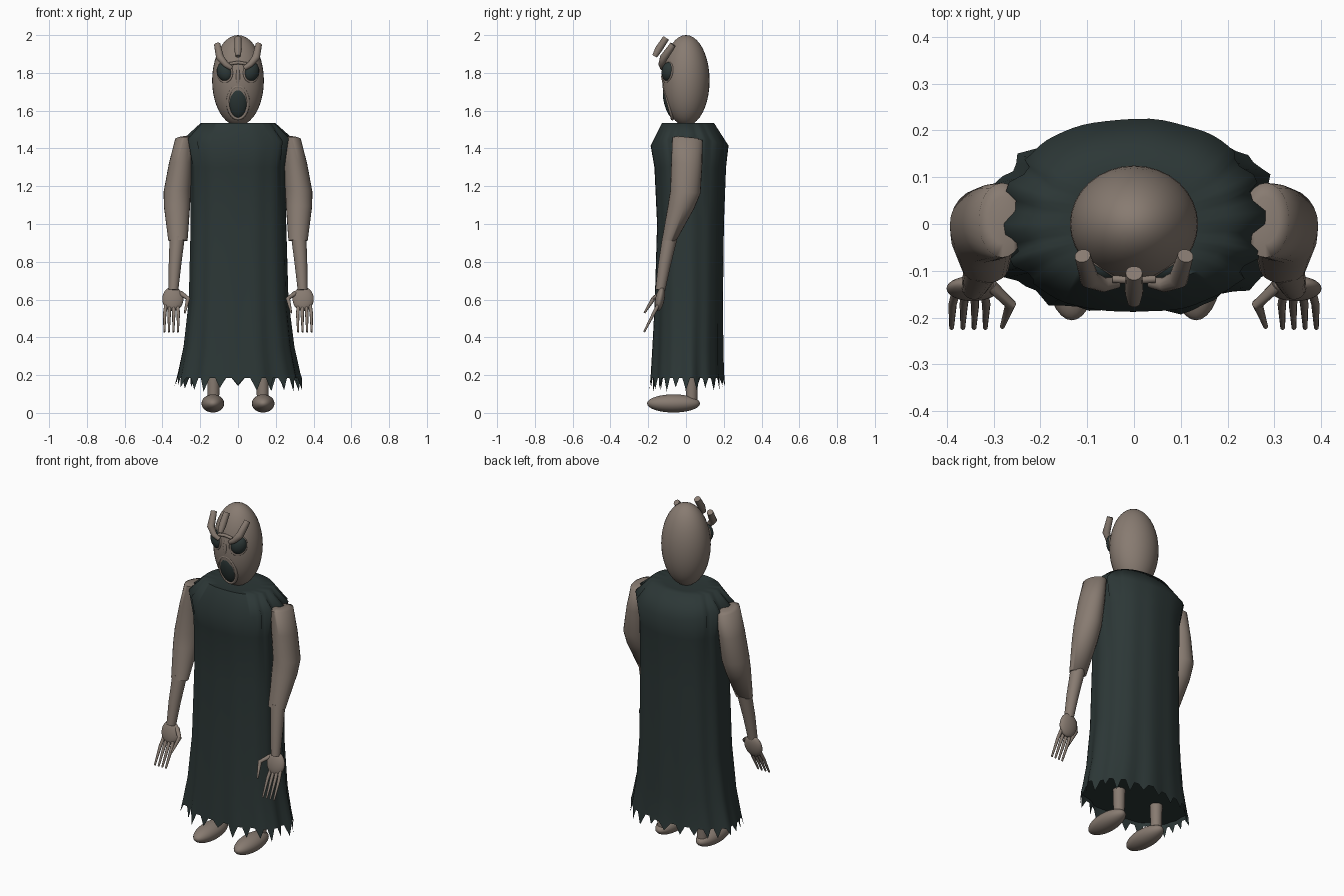
import bpy, bmesh, math, random
from mathutils import Vector

if "Cube" in bpy.data.objects:
    bpy.data.objects.remove(bpy.data.objects["Cube"])

random.seed(4)


def mat(name, col):
    m = bpy.data.materials.new(name)
    m.diffuse_color = (*col, 1)
    m.use_nodes = True
    m.node_tree.nodes["Principled BSDF"].inputs["Base Color"].default_value = m.diffuse_color
    return m


SKIN = mat("grey brown skin", (0.245, 0.198, 0.165))
CLOTH = mat("dark green cloth", (0.025, 0.038, 0.037))


def finish(bm, name, m, angle=40):
    bmesh.ops.recalc_face_normals(bm, faces=bm.faces)
    me = bpy.data.meshes.new(name)
    bm.to_mesh(me)
    bm.free()
    ob = bpy.data.objects.new(name, me)
    bpy.context.collection.objects.link(ob)
    me.materials.append(m)
    bpy.ops.object.select_all(action='DESELECT')
    ob.select_set(True)
    bpy.context.view_layer.objects.active = ob
    bpy.ops.object.shade_smooth_by_angle(angle=math.radians(angle))
    return ob


def ball(name, loc, size, m, rot=(0, 0, 0)):
    bm = bmesh.new()
    bmesh.ops.create_uvsphere(bm, u_segments=32, v_segments=20, radius=1)
    ob = finish(bm, name, m)
    ob.location, ob.scale, ob.rotation_euler = loc, size, rot
    return ob


def loft(bm, rings, caps=True):
    vs = [[bm.verts.new(p) for p in r] for r in rings]
    n = len(vs[0])
    for a, b in zip(vs, vs[1:]):
        for i in range(n):
            bm.faces.new((a[i], a[(i + 1) % n], b[(i + 1) % n], b[i]))
    if caps:
        bm.faces.new(vs[0])
        bm.faces.new(vs[-1])


def tube(name, pts, radii, m, n=14):
    """Round tapered tube along a bent path."""
    pts = [Vector(p) for p in pts]
    rings = []
    for i, p in enumerate(pts):
        d = (pts[min(i + 1, len(pts) - 1)] - pts[max(i - 1, 0)]).normalized()
        ref = Vector((0, 1, 0)) if abs(d.y) < 0.85 else Vector((0, 0, 1))
        u = d.cross(ref).normalized()
        v = d.cross(u)
        rings.append([p + radii[i] * (math.cos(t) * u + math.sin(t) * v)
                      for t in [2 * math.pi * k / n for k in range(n)]])
    bm = bmesh.new()
    loft(bm, rings)
    return finish(bm, name, m)


def rim(name, loc, rx, rz, r, rot):
    """Raised elliptical lip facing the front."""
    bm = bmesh.new()
    rings = []
    for i in range(33):
        t = 2 * math.pi * i / 32
        rings.append([((rx + r * math.cos(a)) * math.cos(t), r * math.sin(a),
                       (rz + r * math.cos(a)) * math.sin(t))
                      for a in [2 * math.pi * k / 10 for k in range(10)]])
    loft(bm, rings, False)
    bmesh.ops.remove_doubles(bm, verts=bm.verts, dist=1e-5)
    ob = finish(bm, name, SKIN)
    ob.location, ob.rotation_euler = loc, rot


# robe: height, half width, front y, back y, fold depth
profile = [(1.530, 0.030, -0.030, 0.030, 0), (1.530, 0.120, -0.090, 0.100, 0),
           (1.535, 0.197, -0.127, 0.148, 0),
           (1.415, 0.272, -0.188, 0.224, 0.004), (1.30, 0.252, -0.168, 0.210, 0.006),
           (1.00, 0.252, -0.154, 0.198, 0.008), (0.60, 0.262, -0.166, 0.192, 0.011),
           (0.35, 0.290, -0.179, 0.192, 0.016), (0.21, 0.318, -0.186, 0.194, 0.020),
           (0.16, 0.326, -0.188, 0.197, 0.022)]
N = 72
rings = []
tips = [random.uniform(0.110, 0.150) for _ in range(N)]
for j, (z, rx, yf, yb, fold) in enumerate(profile):
    ring = []
    for i in range(N):
        t = 2 * math.pi * i / N
        c, s = math.cos(t), math.sin(t)
        f = 1 + fold * 1.2 * (math.sin(9 * t + 0.6) + 0.8 * math.sin(14 * t))
        e = 0.86 if z > 0.5 else 0.92
        zz = z
        if j == len(profile) - 1:   # torn hem
            zz = tips[i] if i % 3 == 0 else 0.185
            f *= 1.025 if i % 3 == 0 else 0.995
        x = rx * math.copysign(abs(c) ** e, c) * f
        y = (yb if s > 0 else -yf) * math.copysign(abs(s) ** e, s) * f
        if j == 3:      # ragged shoulder edge
            zz += 0.045 * abs(c) ** 3
            if abs(c) > 0.8:
                x *= 1.03 if i % 4 < 2 else 0.94
        ring.append((x, y, zz))
    rings.append(ring)
bm = bmesh.new()
loft(bm, rings, False)
bm.faces.new([bm.verts.new((x * 0.998, y * 0.998, 0.205)) for x, y, z in rings[-2]])
finish(bm, "torn_robe", CLOTH, 65)

# head and mouth
ball("head", (0, 0, 1.76), (0.137, 0.125, 0.24), SKIN)
ball("mouth", (0, -0.090, 1.643), (0.049, 0.026, 0.084), CLOTH, (0.25, 0, 0))
rim("mouth_lip", (0, -0.094, 1.643), 0.053, 0.088, 0.009, (0.25, 0, 0))
tube("nose", [(0, -0.112, 1.83), (0, -0.120, 1.78), (0, -0.112, 1.73)],
     [0.008, 0.012, 0.010], SKIN)

# forehead horn and brow
tube("middle_horn", [(0, -0.166, 1.888), (0, -0.145, 1.925), (0, -0.105, 1.985)],
     [0.014, 0.020, 0.018], SKIN)
tube("brow_ridge", [(-0.045, -0.118, 1.848), (0, -0.120, 1.855), (0.045, -0.118, 1.848)],
     [0.008, 0.009, 0.008], SKIN)

for s, side in ((-1, "right"), (1, "left")):
    # face parts
    ball(side + "_eye", (s * 0.070, -0.093, 1.806), (0.043, 0.034, 0.052), CLOTH,
         (0, s * 0.35, s * 0.45))
    rim(side + "_eye_rim", (s * 0.070, -0.096, 1.803), 0.043, 0.052, 0.006,
        (-0.1, s * 0.35, s * 0.5))
    tube(side + "_horn", [(s * 0.035, -0.125, 1.825), (s * 0.065, -0.130, 1.845),
                          (s * 0.095, -0.118, 1.880), (s * 0.110, -0.068, 1.950)],
         [0.012, 0.016, 0.021, 0.017], SKIN)

    # upper arm: x, y, z, half width, half depth
    arm = [(0.280, 0.008, 1.460, 0.030, 0.050), (0.282, 0.008, 1.452, 0.050, 0.080),
           (0.302, 0.004, 1.32, 0.064, 0.082),
           (0.322, -0.003, 1.17, 0.072, 0.080), (0.323, -0.026, 1.09, 0.069, 0.070),
           (0.318, -0.090, 0.912, 0.051, 0.037)]
    bm = bmesh.new()
    loft(bm, [[(s * (x + a * math.cos(t)), y + b * math.sin(t), z - 0.1 * b * math.sin(t))
               for t in [2 * math.pi * k / 24 for k in range(24)]] for x, y, z, a, b in arm])
    finish(bm, side + "_upper_arm", SKIN, 75)
    tube(side + "_forearm", [(s * 0.322, -0.085, 0.93), (s * 0.334, -0.115, 0.78),
                             (s * 0.342, -0.136, 0.65)], [0.040, 0.033, 0.026], SKIN, 20)

    # hand with four fingers and a thumb
    ball(side + "_palm", (s * 0.345, -0.138, 0.603), (0.056, 0.024, 0.066), SKIN, (-0.2, 0, 0))
    for k in range(4):
        x = 0.316 + 0.024 * k
        tube(f"{side}_finger_{k + 1}",
             [(s * (x * 0.8 + 0.069), -0.140, 0.585), (s * x, -0.172, 0.525),
              (s * (x + 0.002), -0.222, 0.428)], [0.010, 0.009, 0.005], SKIN, 10)
    tube(side + "_thumb", [(s * 0.305, -0.132, 0.635), (s * 0.264, -0.172, 0.605),
                           (s * 0.282, -0.220, 0.530)], [0.013, 0.012, 0.005], SKIN, 10)

    # leg and foot
    tube(side + "_leg", [(s * 0.13, 0.030, 0.07), (s * 0.13, 0.030, 0.206)],
         [0.030, 0.034], SKIN, 20)
    ball(side + "_foot", (s * 0.133, -0.066, 0.050), (0.060, 0.140, 0.048), SKIN)
